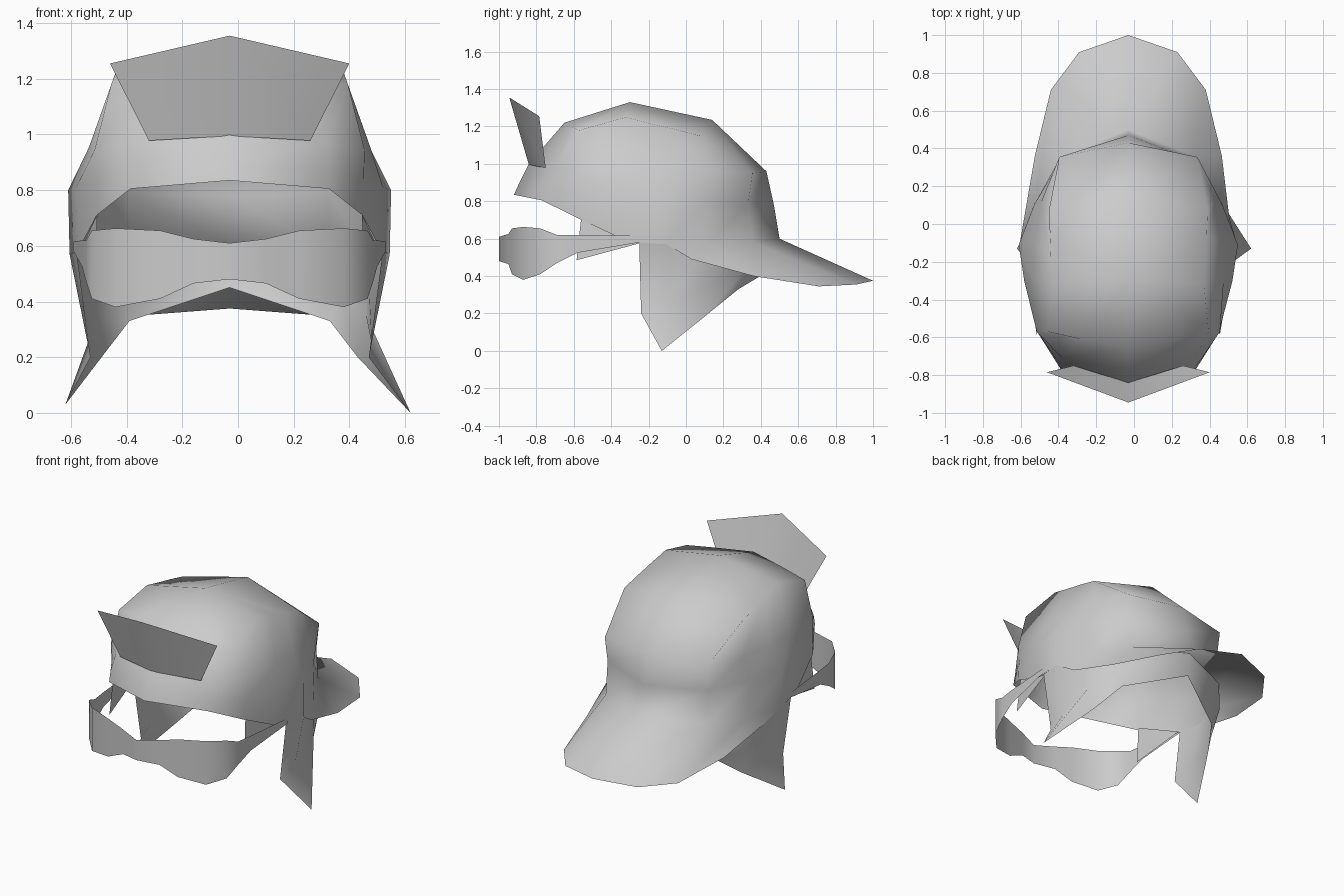
import bpy
from math import radians

if "Cube" in bpy.data.objects:
    bpy.data.objects.remove(bpy.data.objects["Cube"])

CENTRE = -0.03

grey = bpy.data.materials.new("plain grey")
grey.use_nodes = True
colour = (0.6, 0.6, 0.6, 1)
grey.diffuse_color = colour
grey.node_tree.nodes["Principled BSDF"].inputs["Base Color"].default_value = colour


def mirrored(half):
    """Open row from the left end through the centre to the right end."""
    right = [(CENTRE - x, y, z) for x, y, z in half[1:]]
    left = [(CENTRE + x, y, z) for x, y, z in half]
    return left[::-1] + right


def make(name, verts, faces):
    mesh = bpy.data.meshes.new(name)
    mesh.from_pydata(verts, [], faces)
    mesh.materials.append(grey)
    obj = bpy.data.objects.new(name, mesh)
    bpy.context.collection.objects.link(obj)
    bpy.ops.object.select_all(action='DESELECT')
    bpy.context.view_layer.objects.active = obj
    obj.select_set(True)
    bpy.ops.object.mode_set(mode='EDIT')
    bpy.ops.mesh.select_all(action='SELECT')
    bpy.ops.mesh.remove_doubles(threshold=0.001)
    bpy.ops.mesh.normals_make_consistent(inside=False)
    bpy.ops.object.mode_set(mode='OBJECT')
    bpy.ops.object.shade_smooth_by_angle(angle=radians(70))


def loft(name, *strips):
    """One mesh from strips, each a list of rows with equal point counts."""
    verts, faces = [], []
    for rows in strips:
        for r, row in enumerate(rows):
            n, start = len(row), len(verts)
            verts += row
            if r:
                faces += [(start + i, start + i + 1, start + i + 1 - n, start + i - n)
                          for i in range(n - 1)]
    make(name, verts, faces)


# Lower helmet rings share one unit outline from back to front
outline = [(0, 1), (.62, .8), (.86, .46), (1, .15), (.95, -.13),
           (.83, -.52), (.62, -.79), (0, -1)]


def ring(width, back, front, heights):
    mid, half = (back + front) / 2, (back - front) / 2
    return [(x * width, mid + y * half, z)
            for (x, y), z in zip(outline, heights)]


# Boxy crown ring and the ring below it, back to front
crown = [(0, -.3, 1.33)] * len(outline)
top = [(0, .14, 1.235), (.42, .075, 1.15), (.415, -.06, 1.185),
       (.41, -.19, 1.215), (.4, -.32, 1.25), (.425, -.57, 1.18),
       (.25, -.61, 1.195), (0, -.65, 1.22)]
middle = [(0, .43, .96), (.365, .355, .95), (.46, .12, .955),
          (.5, -.1, .96), (.505, -.3, .955), (.485, -.57, .945),
          (.35, -.71, .97), (0, -.84, 1)]
low = ring(.58, .47, -.895, [.78, .79, .8, .8, .81, .83, .87, .89])
rim = ring(.575, .5, -.92, [.6, .58, .57, .57, .58, .71, .805, .835])

# Neck visor continues the back of the shell
visor_root = [rim[0], rim[1], rim[1], rim[2], rim[3]]
visor_edge = [(0, 1, .375), (.26, .91, .355), (.41, .71, .345),
              (.495, .36, .4), (.535, .03, .49)]
loft("helmet_shell",
     [mirrored(row) for row in (crown, top, middle, low, rim)],
     [mirrored(visor_root), mirrored(visor_edge)])

# Neck guard under the shell, drawn out at the sides into cheek points
guard_top = rim[:4] + [(.55, -.25, .58)]
guard_mid = [(0, .49, .52), (.4, .31, .43), (.49, .12, .35),
             (.51, -.1, .25), (.5, -.24, .2)]
guard_low = [(0, .48, .45), (.36, .28, .33), (.46, .12, .2),
             (.62, -.13, .015), guard_mid[4]]
tips = mirrored(guard_low)
for i, (x, y, z) in enumerate(tips):
    if z < .1:  # the tips spread evenly about the origin
        side = 1 if x > 0 else -1
        tips[i] = (.62 * side, y, z - .015 * side)
loft("neck_guard", [mirrored(guard_top), mirrored(guard_mid), tips])

# Small triangular flap inside each strap
for side, name in ((1, "left_flap"), (-1, "right_flap")):
    corners = [(.475, -.56, .715), (.485, -.585, .485), (.54, -.25, .575)]
    make(name, [(CENTRE + side * x, y, z) for x, y, z in corners], [(0, 1, 2)])

# Eye band with straps: plan position, top height, bottom height
band = [(0, -1, .61, .48), (.13, -.95, .625, .465), (.25, -.93, .655, .41),
        (.41, -.87, .663, .38), (.495, -.78, .655, .41),
        (.515, -.69, .62, .47), (.53, -.58, .62, .525), (.56, -.25, .615, .58)]
loft("eye_band", [mirrored([(x, y, upper) for x, y, upper, _ in band]),
                  mirrored([(x, y, lower) for x, y, _, lower in band])])

# Folded plate standing on the brow
loft("brow_plate", [mirrored([(0, -.945, 1.355), (.43, -.785, 1.255)]),
                    mirrored([(0, -.84, .995), (.29, -.75, .978)])])
